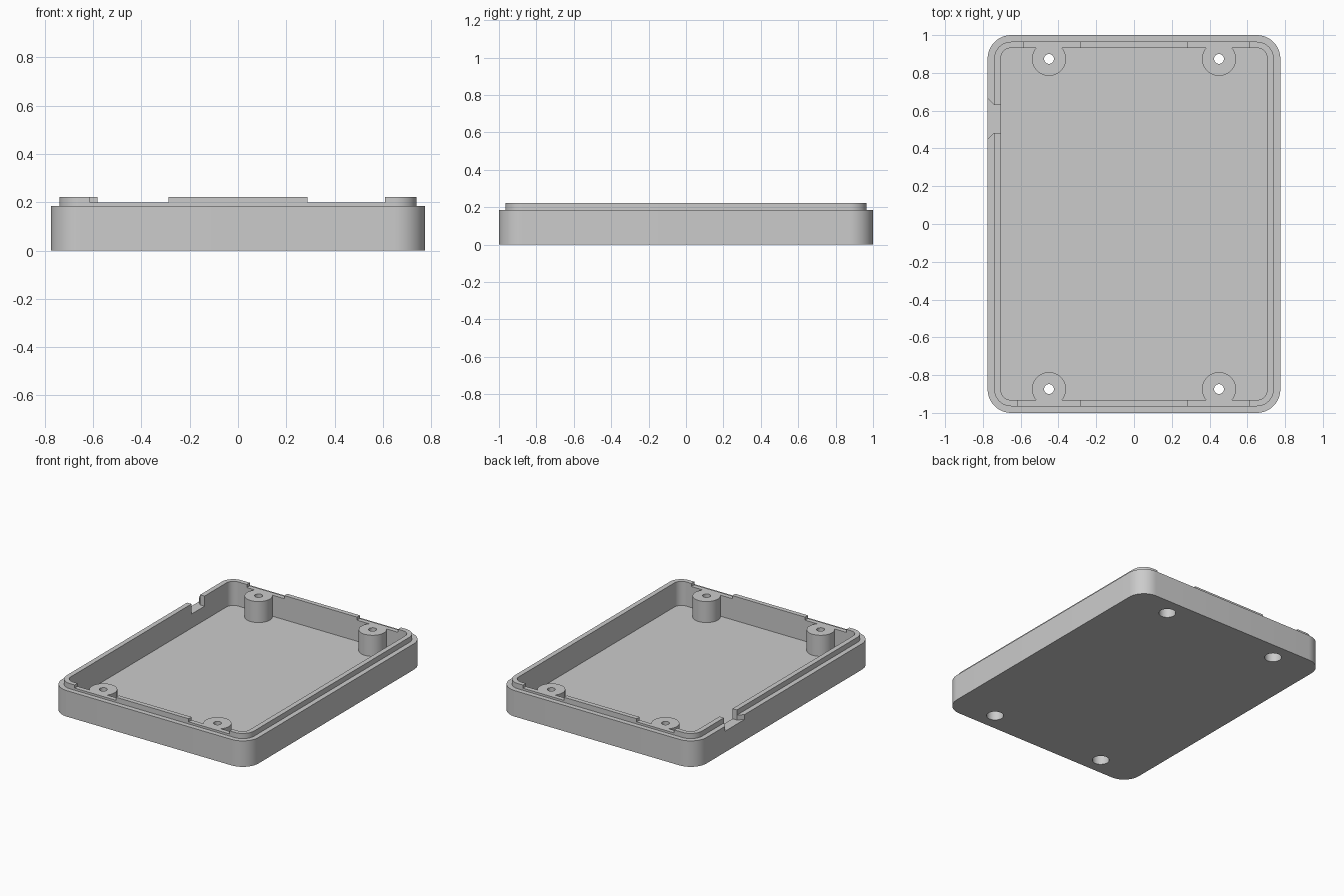
import bpy
import bmesh
from math import cos, sin, pi, radians

default = bpy.data.objects.get("Cube")
if default:
    bpy.data.objects.remove(default, do_unlink=True)

grey = bpy.data.materials.new("plain grey")
grey.use_nodes = True
colour = (0.6, 0.6, 0.6, 1)
grey.diffuse_color = colour
grey.node_tree.nodes["Principled BSDF"].inputs["Base Color"].default_value = colour


def prism(name, outline, z0, z1):
    """Upright solid over a closed plan outline."""
    bm = bmesh.new()
    base = bm.faces.new([bm.verts.new((x, y, z0)) for x, y in outline])
    moved = bmesh.ops.extrude_face_region(bm, geom=[base])["geom"]
    top = [v for v in moved if isinstance(v, bmesh.types.BMVert)]
    bmesh.ops.translate(bm, verts=top, vec=(0, 0, z1 - z0))
    bmesh.ops.recalc_face_normals(bm, faces=bm.faces)
    mesh = bpy.data.meshes.new(name)
    bm.to_mesh(mesh)
    bm.free()
    mesh.materials.append(grey)
    obj = bpy.data.objects.new(name, mesh)
    bpy.context.collection.objects.link(obj)
    return obj


def rounded(hx, hy, r, steps=12):
    """Rounded rectangle given by half sizes and corner radius."""
    pts = []
    for i, (sx, sy) in enumerate(((1, 1), (-1, 1), (-1, -1), (1, -1))):
        for k in range(steps + 1):
            a = (i + k / steps) * pi / 2
            pts.append((sx * (hx - r) + r * cos(a), sy * (hy - r) + r * sin(a)))
    return pts


def circle(x, y, r, n=48):
    return [(x + r * cos(2 * pi * k / n), y + r * sin(2 * pi * k / n)) for k in range(n)]


def box(x0, x1, y0, y1):
    return [(x0, y0), (x1, y0), (x1, y1), (x0, y1)]


def combine(target, tool, operation):
    mod = target.modifiers.new("join", 'BOOLEAN')
    mod.operation, mod.solver, mod.object = operation, 'EXACT', tool
    bpy.context.view_layer.objects.active = target
    bpy.ops.object.modifier_apply(modifier=mod.name)
    bpy.data.objects.remove(tool, do_unlink=True)


FLOOR, RIM, LIP, LEDGE, NOTCH = 0.05, 0.185, 0.222, 0.2, 0.15
HOLES = [(sx * 0.45, sy * 0.874) for sx in (-1, 1) for sy in (-1, 1)]

# Tray walls with stepped lip, hollowed out
tray = prism("enclosure_tray", rounded(0.775, 1, 0.125), 0, RIM)
combine(tray, prism("lip", rounded(0.74, 0.965, 0.09), 0.1, LIP), 'UNION')
combine(tray, prism("cavity", rounded(0.705, 0.932, 0.055), FLOOR, 0.4), 'DIFFERENCE')

# Screw bosses against the end walls
for x, y in HOLES:
    combine(tray, prism("boss", circle(x, y, 0.09), FLOOR / 2, LEDGE + 0.01), 'UNION')

# Gaps in the end lips, level with the boss tops
for sy, outer in ((-1, 0.613), (1, 0.583)):
    for x0, x1 in ((-outer, -0.287), (0.287, 0.61)):
        y0, y1 = sorted((sy * 0.7, sy * 1.1))
        combine(tray, prism("gap", box(x0, x1, y0, y1), LEDGE, 0.4), 'DIFFERENCE')

# Screw holes with wide recesses underneath
for x, y in HOLES:
    combine(tray, prism("screw_hole", circle(x, y, 0.026), -0.1, 0.4), 'DIFFERENCE')
    combine(tray, prism("head_recess", circle(x, y, 0.055), -0.1, 0.12), 'DIFFERENCE')

# Flared cable notch in the side wall
flare = [(-0.6, 0.483), (-0.6, 0.63), (-0.74, 0.63), (-0.8, 0.69),
         (-0.8, 0.423), (-0.74, 0.483)]
combine(tray, prism("notch", flare, NOTCH, 0.4), 'DIFFERENCE')

# Smooth round surfaces, crisp edges
bpy.ops.object.select_all(action='DESELECT')
tray.select_set(True)
bpy.context.view_layer.objects.active = tray
bpy.ops.object.shade_smooth_by_angle(angle=radians(30))
